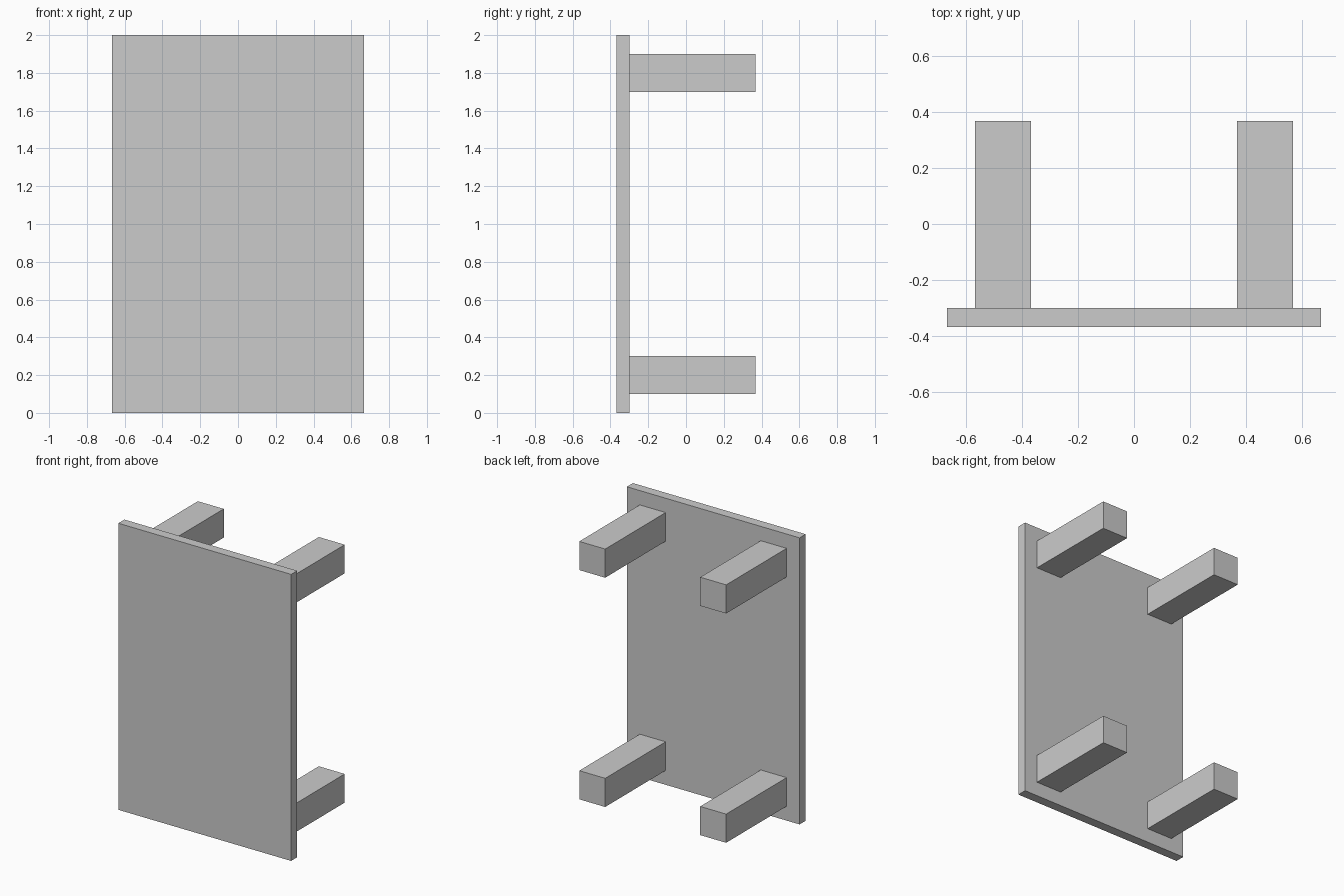
import bpy

if "Cube" in bpy.data.objects:
    bpy.data.objects.remove(bpy.data.objects["Cube"])


def box(name, low, high):
    """Add a box spanning two opposite corners."""
    centre = [(a + b) / 2 for a, b in zip(low, high)]
    size = [b - a for a, b in zip(low, high)]
    bpy.ops.mesh.primitive_cube_add(size=1, location=centre)
    obj = bpy.context.object
    obj.name = name
    obj.scale = size
    bpy.ops.object.transform_apply(location=False, rotation=False, scale=True)
    return obj


# Table top, standing upright and facing the front
box("table_top", (-0.667, -0.367, 0), (0.667, -0.3, 2))

# Four square legs, pointing backwards from the underside
for side, x in (("left", -0.467), ("right", 0.467)):
    for level, z in (("lower", 0.2), ("upper", 1.8)):
        box(f"{level}_{side}_leg", (x - 0.1, -0.3, z - 0.1), (x + 0.1, 0.367, z + 0.1))
